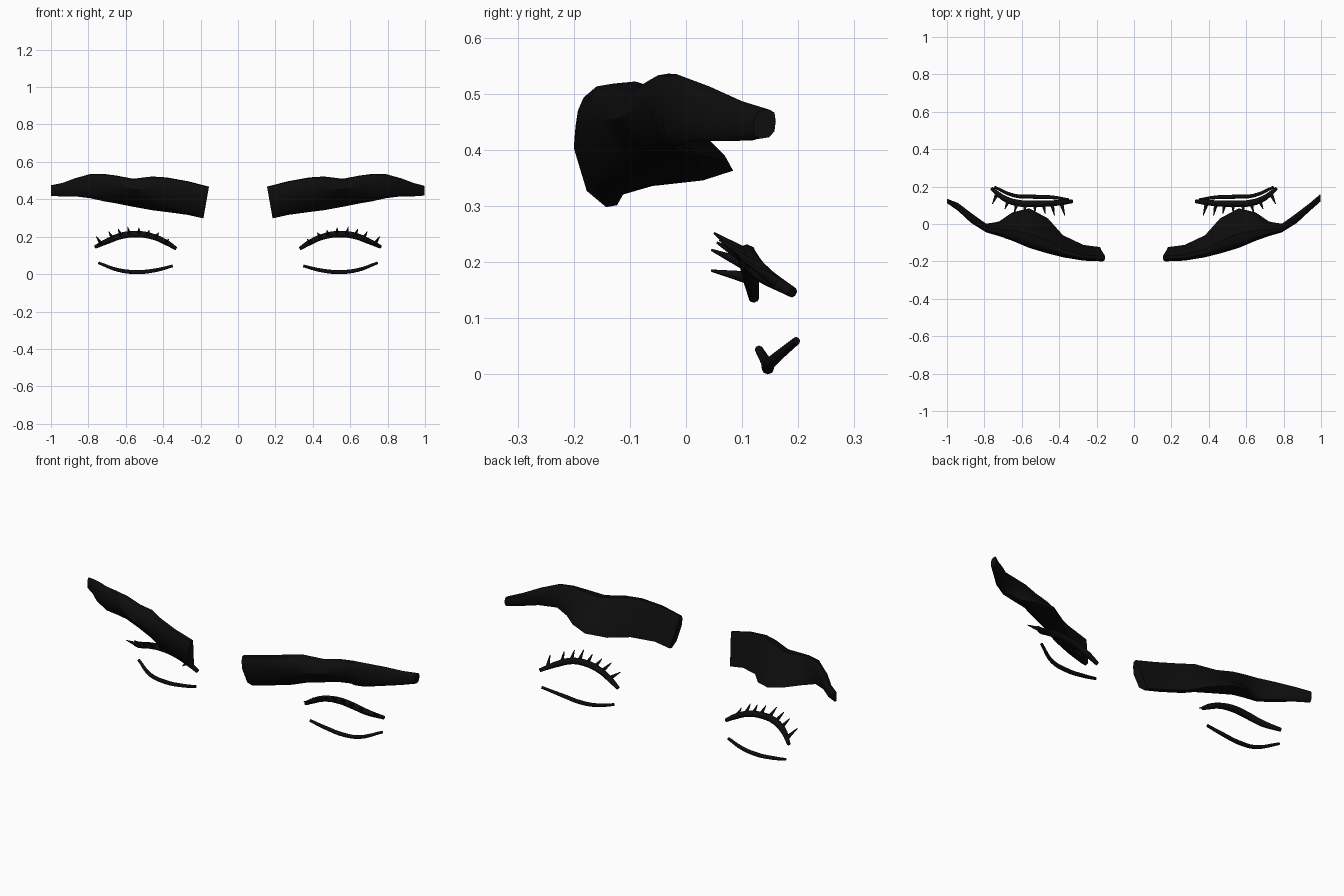
import bpy
import bmesh
from mathutils import Vector

default_cube = bpy.data.objects.get("Cube")
if default_cube:
    bpy.data.objects.remove(default_cube)

# One near-black hair colour
black = bpy.data.materials.new("soft_black")
black.use_nodes = True
colour = (0.004, 0.004, 0.004, 1)
black.diffuse_color = colour
black.node_tree.nodes["Principled BSDF"].inputs["Base Color"].default_value = colour

# Brow stations: x, front y, back y, bottom z, top z
BROW = [
    (.155, -.2, -.123, .298, .468),
    (.27, -.196, -.112, .317, .497),
    (.38, -.178, -.06, .332, .517),
    (.46, -.158, .03, .342, .522),
    (.56, -.128, .084, .36, .51),
    (.65, -.09, .062, .378, .527),
    (.72, -.065, .018, .39, .536),
    (.79, -.045, .005, .406, .535),
    (.87, .005, .058, .416, .513),
    (.94, .07, .112, .416, .487),
]
# Cross-sections as (depth from front, height from bottom), both in 0..1
LEANING = [(0, .62), (.04, .85), (.16, .98), (.36, 1), (.55, .75),
           (.78, .36), (.93, .2), (1, .02), (.75, 0), (.3, .17)]
UPRIGHT = [(0, .4), (.06, .8), (.3, .97), (.7, 1), (.94, .9),
           (1, .6), (.94, .25), (.7, .05), (.3, 0), (.06, .1)]


def finish(obj, name):
    obj.name = name
    obj.data.name = name
    obj.data.materials.clear()
    obj.data.materials.append(black)
    bpy.ops.object.select_all(action='DESELECT')
    obj.select_set(True)
    bpy.context.view_layer.objects.active = obj
    bpy.ops.object.shade_smooth_by_angle(angle=.8)


def mesh_object(bm, name):
    bmesh.ops.recalc_face_normals(bm, faces=bm.faces[:])
    mesh = bpy.data.meshes.new(name)
    bm.to_mesh(mesh)
    bm.free()
    obj = bpy.data.objects.new(name, mesh)
    bpy.context.collection.objects.link(obj)
    finish(obj, name)


def brow(name, side, tip):
    """Loft the brow through its stations, ending in a thin upright tail."""
    bm = bmesh.new()
    rings = []
    stations = BROW + [tip]
    for i, (x, front, back, low, high) in enumerate(stations):
        blend = min(max((x - .7) / .15, 0), 1)
        ring = []
        for (lu, lv), (ru, rv) in zip(LEANING, UPRIGHT):
            u = lu + (ru - lu) * blend
            v = lv + (rv - lv) * blend
            shear = .03 * (1 - v) if i == 0 else 0
            ring.append(bm.verts.new((side * (x + shear),
                                      front + (back - front) * u,
                                      low + (high - low) * v)))
        rings.append(ring)
    for a, b in zip(rings, rings[1:]):
        for j in range(len(a)):
            k = (j + 1) % len(a)
            bm.faces.new((a[j], a[k], b[k], b[j]))
    bm.faces.new(rings[0])
    bm.faces.new(rings[-1])
    mesh_object(bm, name)


def strand(name, side, points, depth):
    """Tapered round tube through (x, y, z, radius factor) points."""
    curve = bpy.data.curves.new(name, 'CURVE')
    curve.dimensions = '3D'
    curve.bevel_depth = depth
    curve.bevel_resolution = 2
    curve.resolution_u = 5
    curve.use_fill_caps = True
    spline = curve.splines.new('BEZIER')
    spline.bezier_points.add(len(points) - 1)
    for p, (x, y, z, r) in zip(spline.bezier_points, points):
        p.co = (side * x, y, z)
        p.radius = r
        p.handle_left_type = p.handle_right_type = 'AUTO'
    obj = bpy.data.objects.new(name, curve)
    bpy.context.collection.objects.link(obj)
    bpy.ops.object.select_all(action='DESELECT')
    obj.select_set(True)
    bpy.context.view_layer.objects.active = obj
    bpy.ops.object.convert(target='MESH')
    finish(bpy.context.view_layer.objects.active, name)


UPPER_LID = [(.33, .121, .136, .6), (.38, .116, .167, .9), (.45, .11, .199, 1),
             (.54, .108, .214, 1.1), (.62, .112, .206, 1.1),
             (.69, .135, .18, 1), (.762, .19, .146, .6)]
LOWER_LID = [(.35, .13, .044, .75), (.44, .143, .021, 1), (.54, .146, .011, 1.1),
             (.64, .152, .022, 1), (.745, .197, .06, .7)]
# Lash tips, and the x of each root on the upper lid
LASHES = [(.37, .045, .185, .39), (.425, .045, .222, .44), (.475, .055, .235, .485),
          (.53, .06, .247, .53), (.59, .05, .252, .58), (.64, .06, .24, .625),
          (.69, .08, .226, .67), (.757, .107, .2, .73)]


def lid_point(x):
    for a, b in zip(UPPER_LID, UPPER_LID[1:]):
        if a[0] <= x <= b[0]:
            return Vector(a[:3]).lerp(Vector(b[:3]), (x - a[0]) / (b[0] - a[0]))


def lashes(name, side):
    """Slim cones standing forward and up from the upper lid."""
    bm = bmesh.new()
    for x, y, z, root_x in LASHES:
        root = lid_point(root_x)
        tip = Vector((x, y, z))
        axis = tip - root
        spin = axis.to_track_quat('Z', 'Y').to_matrix().to_4x4()
        spin.translation = (root + tip) / 2
        cone = bmesh.ops.create_cone(bm, cap_ends=True, segments=8, radius1=.012,
                                     radius2=.002, depth=axis.length, matrix=spin)
        for v in cone["verts"]:
            v.co.x *= side
    mesh_object(bm, name)


# Both sides; the left brow's tail ends slightly deeper than the right's
TIPS = {1: (.997, .12, .16, .42, .472), -1: (1, .112, .135, .417, .475)}
for label, side in (("left", 1), ("right", -1)):
    brow(label + "_eyebrow", side, TIPS[side])
    strand(label + "_upper_lid", side, UPPER_LID, .016)
    strand(label + "_lower_lid", side, LOWER_LID, .01)
    lashes(label + "_eyelashes", side)
